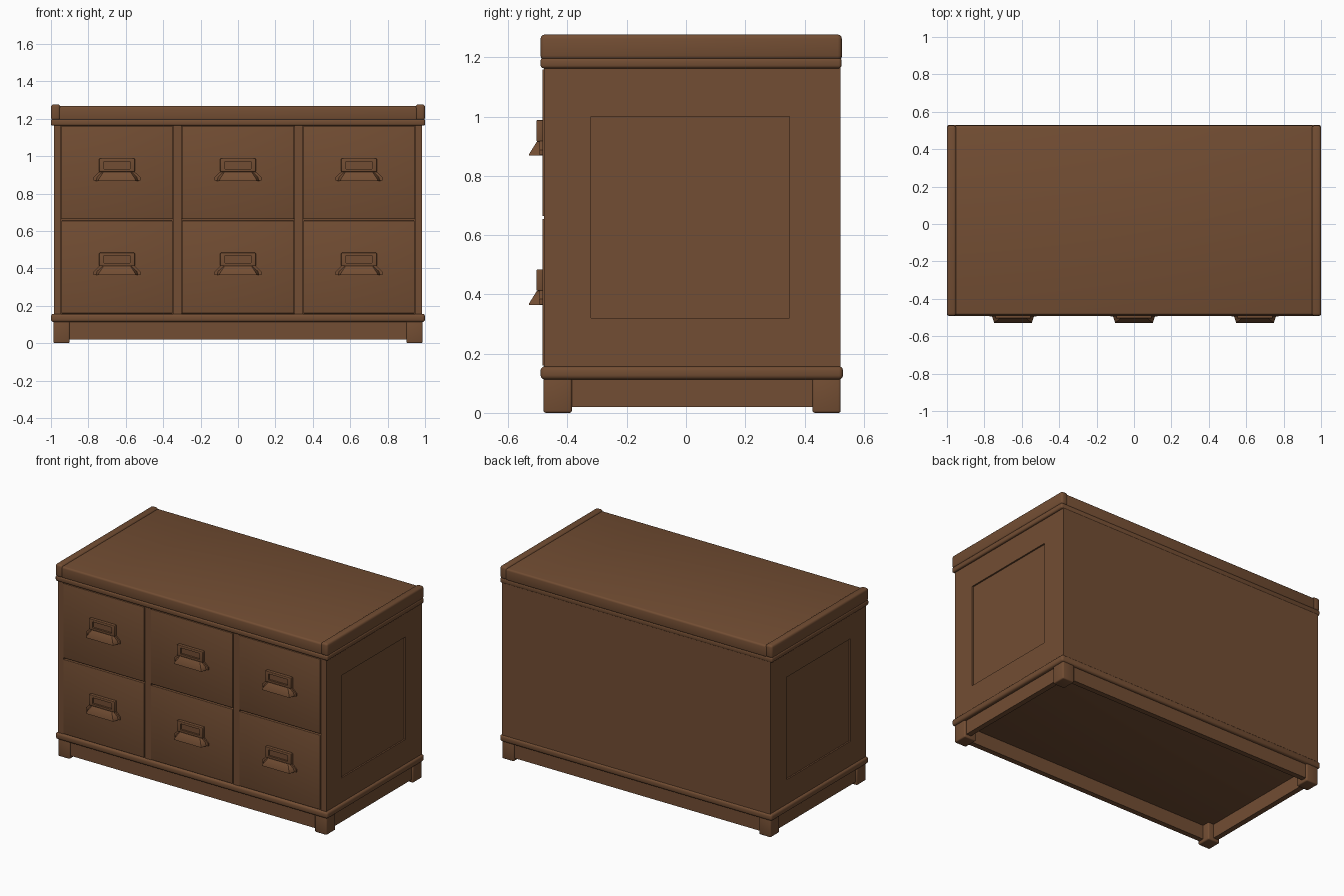
import bpy
import bmesh
from mathutils import Vector

if "Cube" in bpy.data.objects:
    bpy.data.objects.remove(bpy.data.objects["Cube"], do_unlink=True)

WOOD = (0.17, 0.075, 0.033, 1.0)
wood = bpy.data.materials.new("brown wood")
wood.use_nodes = True
wood.diffuse_color = WOOD
bsdf = wood.node_tree.nodes["Principled BSDF"]
bsdf.inputs["Base Color"].default_value = WOOD
bsdf.inputs["Roughness"].default_value = 0.7


def finish(name, bm):
    """Turn a bmesh into a shaded wooden object."""
    bmesh.ops.recalc_face_normals(bm, faces=bm.faces)
    mesh = bpy.data.meshes.new(name)
    bm.to_mesh(mesh)
    bm.free()
    mesh.materials.append(wood)
    obj = bpy.data.objects.new(name, mesh)
    bpy.context.collection.objects.link(obj)
    bpy.ops.object.select_all(action='DESELECT')
    obj.select_set(True)
    bpy.context.view_layer.objects.active = obj
    bpy.ops.object.shade_smooth_by_angle(angle=0.7)
    return obj


def box(name, x, y, z, bevel=0.0, sinks=()):
    """Box from ranges; sinks are (normal, low corner, high corner, depth)."""
    bm = bmesh.new()
    bmesh.ops.create_cube(bm, size=1)
    for v in bm.verts:
        v.co = [r[0] if c < 0 else r[1] for c, r in zip(v.co, (x, y, z))]
    if bevel:
        bmesh.ops.bevel(bm, geom=bm.edges[:], offset=bevel, segments=3,
                        profile=0.5, affect='EDGES')
    for normal, low, high, depth in sinks:
        n = Vector(normal)
        bm.normal_update()
        face = max(bm.faces, key=lambda f: (f.normal.dot(n) > 0.99) * f.calc_area())
        middle = face.calc_center_median()
        bmesh.ops.inset_individual(bm, faces=[face], thickness=0.005)
        # Fit the inset to the wanted rectangle, then push it in
        for v in face.verts:
            for a in range(3):
                if not n[a]:
                    v.co[a] = low[a] if v.co[a] < middle[a] else high[a]
        top = bmesh.ops.extrude_discrete_faces(bm, faces=[face])["faces"][0]
        bmesh.ops.translate(bm, verts=top.verts[:], vec=-n * depth)
    return finish(name, bm)


def hull(name, points, centre):
    """Solid through points mirrored left to right."""
    bm = bmesh.new()
    for px, py, pz in points:
        for s in (-1, 1):
            bm.verts.new((centre[0] + s * px, py, centre[1] + pz))
    result = bmesh.ops.convex_hull(bm, input=bm.verts[:])
    junk = set(result["geom_interior"] + result["geom_unused"])
    bmesh.ops.delete(bm, geom=[v for v in junk if isinstance(v, bmesh.types.BMVert)],
                     context='VERTS')
    bmesh.ops.dissolve_limit(bm, angle_limit=0.01, verts=bm.verts[:], edges=bm.edges[:])
    return finish(name, bm)


# Carcass with a sunk panel on each side
side_low, side_high = (0, -0.32, 0.32), (0, 0.35, 1.0)
box("carcass", (-0.985, 0.985), (-0.465, 0.522), (0.15, 1.17),
    sinks=[((s, 0, 0), side_low, side_high, 0.01) for s in (-1, 1)])

# Front posts and dividers
for name, low, high in (("right_post", -0.985, -0.947), ("right_divider", -0.347, -0.303),
                        ("left_divider", 0.303, 0.347), ("left_post", 0.947, 0.985)):
    box(name, (low, high), (-0.48, -0.46), (0.15, 1.17))

# Mouldings and top
box("base_moulding", (-1, 1), (-0.491, 0.53), (0.113, 0.157), 0.014)
box("top_moulding", (-1, 1), (-0.491, 0.525), (1.163, 1.198), 0.01)
box("top_board", (-0.96, 0.96), (-0.487, 0.526), (1.19, 1.268), 0.012)

# Mirrored side rails, skirts and feet
for side, s in (("left", 1), ("right", -1)):
    def span(a, b):
        return tuple(sorted((s * a, s * b)))
    box(side + "_top_rail", span(0.95, 1), (-0.491, 0.526), (1.192, 1.277), 0.014)
    box(side + "_skirt", span(0.94, 0.975), (-0.46, 0.505), (0.02, 0.12))
    for end, y in (("front", (-0.481, -0.385)), ("back", (0.427, 0.522))):
        box(f"{end}_{side}_foot", span(0.9, 0.987), y, (0, 0.12), 0.008)
box("front_skirt", (-0.96, 0.96), (-0.47, -0.435), (0.02, 0.12))
box("back_skirt", (-0.96, 0.96), (0.477, 0.512), (0.02, 0.12))

# Cup pull: flange against the drawer, then the projecting cup
flange = [(0.125, y, z) for y in (-0.494, -0.48) for z in (-0.058, -0.04)]
flange += [(0.085, y, -0.002) for y in (-0.494, -0.48)]
cup = [(0.075, -0.485, -0.008), (0.072, -0.503, -0.012), (0.085, -0.512, -0.036),
       (0.1, -0.53, -0.055), (0.1, -0.53, -0.06), (0.115, -0.485, -0.06),
       (0.108, -0.485, -0.036)]

# Drawers with label holders and pulls
for row, z in (("lower", 0.16), ("upper", 0.664)):
    for column, x, half in (("right", -0.647, 0.297), ("middle", 0, 0.3),
                            ("left", 0.647, 0.297)):
        tag = f"{row}_{column}"
        box(tag + "_drawer", (x - half, x + half), (-0.485, -0.46), (z, z + 0.495), 0.003)
        c = z + 0.264
        box(tag + "_label_holder", (x - 0.095, x + 0.095), (-0.505, -0.48),
            (c - 0.012, c + 0.06), 0.004,
            [((0, -1, 0), (x - 0.07, 0, c + 0.004), (x + 0.07, 0, c + 0.044), 0.012)])
        hull(tag + "_pull_flange", flange, (x, c))
        hull(tag + "_pull_cup", cup, (x, c))
